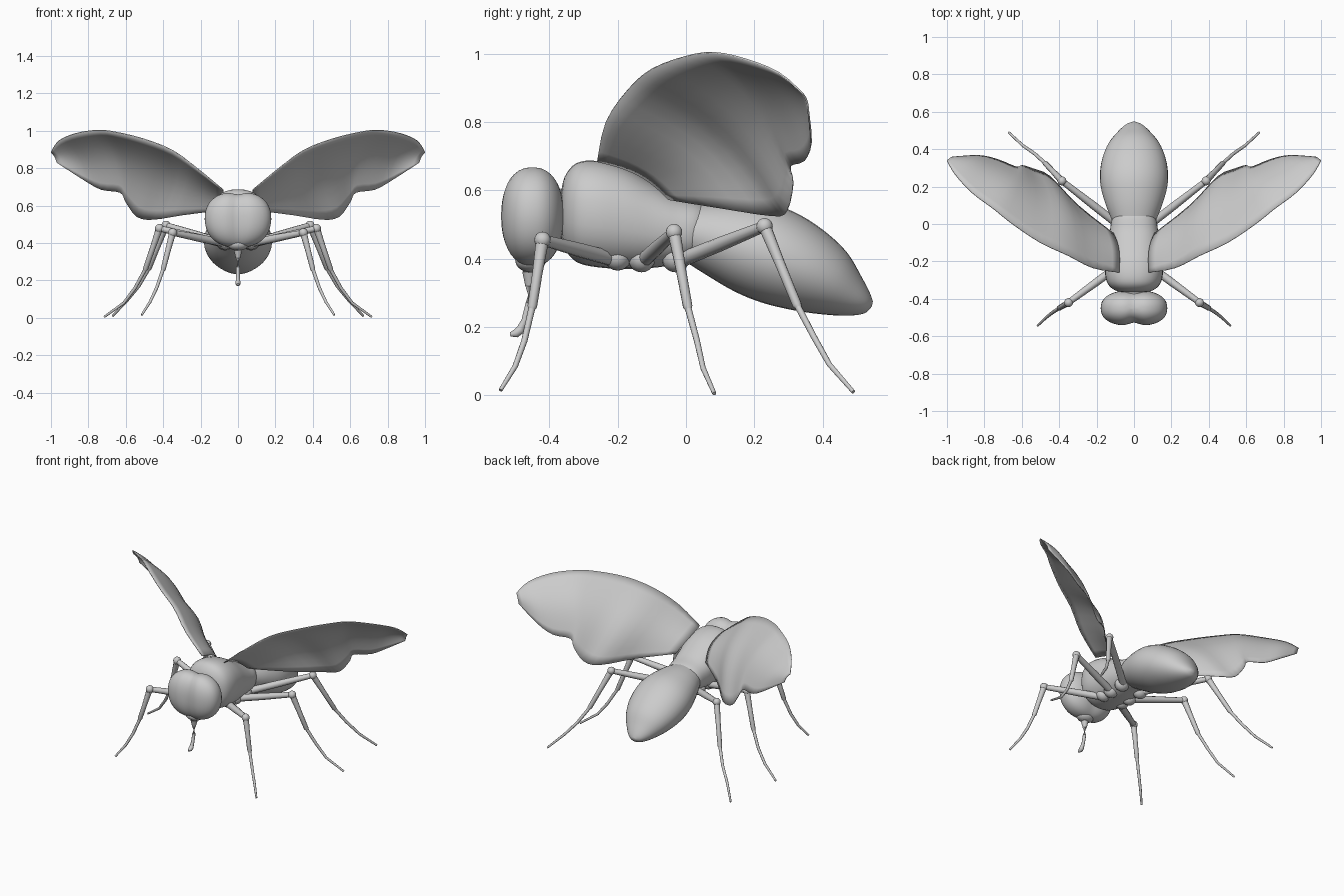
import bpy, bmesh, math
from mathutils import Vector

if "Cube" in bpy.data.objects:
    bpy.data.objects.remove(bpy.data.objects["Cube"])


def finish(name, bm, mirror=False, angle=50):
    bmesh.ops.recalc_face_normals(bm, faces=bm.faces)
    me = bpy.data.meshes.new(name)
    bm.to_mesh(me)
    bm.free()
    ob = bpy.data.objects.new(name, me)
    bpy.context.collection.objects.link(ob)
    if mirror:
        ob.modifiers.new("Mirror", 'MIRROR').use_clip = False
    bpy.ops.object.select_all(action='DESELECT')
    ob.select_set(True)
    bpy.context.view_layer.objects.active = ob
    bpy.ops.object.shade_smooth_by_angle(angle=math.radians(angle))
    return ob


def skin(bm, rings):
    """Join rings of points into a closed tube."""
    vs = [[bm.verts.new(p) for p in ring] for ring in rings]
    n = len(vs[0])
    for a, b in zip(vs, vs[1:]):
        for i in range(n):
            bm.faces.new((a[i], a[(i + 1) % n], b[(i + 1) % n], b[i]))
    bm.faces.new(vs[0])
    bm.faces.new(vs[-1])


def spow(v, e):
    return math.copysign(abs(v) ** e, v)


def smooth_path(rows, steps=4):
    """Catmull-Rom interpolation of equal length tuples."""
    out = []
    for i in range(len(rows) - 1):
        p = [rows[max(0, min(len(rows) - 1, i + k))] for k in (-1, 0, 1, 2)]
        for s in range(steps):
            t = s / steps
            out.append(tuple(0.5 * (2 * b + (c - a) * t + (2 * a - 5 * b + 4 * c - d) * t * t
                                    + (3 * b - a - 3 * c + d) * t ** 3) for a, b, c, d in zip(*p)))
    return out + [rows[-1]]


def body(name, sections, e=1.0, n=32):
    """Loft ellipses given as top y,z / bottom y,z / half width."""
    bm = bmesh.new()
    rings = []
    for yt, zt, yb, zb, rx in smooth_path(sections):
        top, bot = Vector((0, yt, zt)), Vector((0, yb, zb))
        mid, half = (top + bot) / 2, (top - bot) / 2
        rings.append([mid + half * spow(math.sin(a), e) + Vector((rx * spow(math.cos(a), e), 0, 0))
                      for a in (2 * math.pi * k / n for k in range(n))])
    skin(bm, rings)
    return finish(name, bm)


def tube(name, pts, mirror=False, n=10):
    """Round tube through x, y, z, radius points."""
    bm = bmesh.new()
    rings = []
    P = [Vector(p[:3]) for p in pts]
    for i, p in enumerate(P):
        d = (P[min(i + 1, len(P) - 1)] - P[max(i - 1, 0)]).normalized()
        ref = Vector((0.55, -0.8, 0.1)) if abs(d.z) > 0.8 else Vector((0, 0, 1))
        ref = Vector((-0.3, 1, 0.05))if abs(d.dot(ref)) > 0.95 else ref
        u = Vector((d.y, -d.x, 0))
        u = u.normalized() if u.length > 0.05 else ref.cross(d).normalized()
        v = d.cross(u)
        rings.append([p + pts[i][3] * (u * math.cos(a) + v * math.sin(a))
                      for a in (2 * math.pi * k / n for k in range(n))])
    skin(bm, rings)
    return finish(name, bm, mirror)


def ball(name, loc, scale, mirror=False):
    bm = bmesh.new()
    bmesh.ops.create_uvsphere(bm, u_segments=16, v_segments=10, radius=1)
    for v in bm.verts:
        v.co = Vector(loc) + Vector(a * b for a, b in zip(v.co, scale))
    return finish(name, bm, mirror)


# thorax and abdomen
body("thorax", [(-.366, .59, -.366, .48, .05), (-.355, .64, -.355, .43, .10),
                (-.32, .68, -.32, .39, .14), (-.26, .686, -.26, .375, .155),
                (-.18, .665, -.18, .37, .15), (-.1, .622, -.1, .373, .138),
                (-.03, .585, -.03, .382, .128), (.04, .565, .02, .39, .115),
                (.08, .54, .06, .42, .07)], e=0.88)
body("abdomen", [(-.05, .55, -.05, .42, .09), (.05, .565, .0, .39, .12),
                 (.14, .57, .06, .352, .15), (.24, .562, .14, .305, .176),
                 (.32, .535, .22, .272, .182), (.40, .485, .31, .25, .168),
                 (.47, .42, .39, .238, .135), (.515, .345, .47, .233, .085),
                 (.538, .30, .522, .24, .045), (.547, .275, .544, .26, .012)])

# head: rounded block pinched into two eye lobes
bm = bmesh.new()
bmesh.ops.create_uvsphere(bm, u_segments=40, v_segments=24, radius=1)
for v in bm.verts:
    x, y, z = v.co
    pinch = math.exp(-(x / 0.22) ** 2)
    r = (abs(x) ** 2.6 + abs(y) ** 2.3 + abs(z) ** 2.3) ** (-1 / 2.45)
    x, y, z = x * r, y * r, z * r
    v.co = (0.178 * x * (1 - 0.06 * max(0, -z)),
            -0.45 + 0.096 * y * (1 - (0.2 if y < 0 else 0.08) * pinch),
            0.525 + 0.148 * z * (1 - 0.09 * pinch * (z > 0)))
finish("head", bm)
tube("neck", [(0, -.40, .53, .07), (0, -.33, .53, .08)], n=16)

# mouthparts
ball("snout", (0, -.455, .395), (.06, .045, .035))
tube("proboscis", [(0, -.455, .40, .03), (0, -.458, .36, .022), (0, -.459, .32, .012),
                   (0, -.46, .27, .010), (0, -.472, .22, .010), (0, -.484, .195, .012)])
tube("proboscis_tip", [(0, -.474, .212, .006), (0, -.485, .192, .014), (0, -.498, .181, .013),
                       (0, -.515, .178, .006)])

# legs: hip, knee, shin end, foot end
legs = {
    "front_leg": [(.05, -.20, .395), (.35, -.42, .455), (.40, -.45, .26),
                  (.435, -.473, .16), (.47, -.50, .085), (.515, -.543, .015)],
    "middle_leg": [(.05, -.13, .39), (.42, -.035, .478), (.495, .005, .26),
                   (.55, .032, .16), (.61, .05, .08), (.715, .083, .005)],
    "hind_leg": [(.05, -.03, .39), (.385, .23, .495), (.475, .325, .265),
                 (.53, .375, .17), (.595, .42, .09), (.67, .49, .01)],
}
for name, pts in legs.items():
    hip, knee, shin, a, b, foot = [Vector(p) for p in pts]
    tube(name + "_thigh", [(*hip, .022), (*hip.lerp(knee, .5), .021), (*knee, .016)], True)
    ball(name + "_knee", knee, (.024, .024, .024), True)
    tube(name + "_shin", [(*knee, .019), (*knee.lerp(shin, .5), .015), (*shin, .014),
                          (*shin.lerp(a, .12), .008)], True)
    tube(name + "_foot", [(*shin, .010), (*a, .009), (*b, .008), (*foot, .006)], True)
    ball(name + "_hip", hip + Vector((.02, 0, .01)), (.045, .04, .04), True)

# wings: leading and trailing edges bridged with a slight camber
lead = [(.08, -.26, .685), (.22, -.235, .80), (.35, -.17, .895), (.5, -.10, .955), (.65, 0, .992),
        (.75, .08, 1.003), (.87, .17, .985), (.96, .27, .945), (1.0, .34, .885)]
trail = [(.11, -.05, .573), (.3, .10, .548), (.45, .255, .525), (.54, .295, .54), (.60, .313, .62),
         (.63, .305, .67), (.73, .345, .685), (.83, .366, .74), (.97, .358, .83)]
bm = bmesh.new()
cols = 10
camber = Vector((-.54, .61, .58))
grid = []
for L, T in zip(smooth_path(lead, 3), smooth_path(trail, 3)):
    L, T = Vector(L), Vector(T)
    h = 0.11 * (T - L).length
    grid.append([bm.verts.new(L.lerp(T, k / cols) + camber * h * math.sin(math.pi * k / cols))
                 for k in range(cols + 1)])
for r, s in zip(grid, grid[1:]):
    for k in range(cols):
        bm.faces.new((r[k], r[k + 1], s[k + 1], s[k]))
wing = finish("wing", bm, True)
solid = wing.modifiers.new("Thickness", 'SOLIDIFY')
solid.thickness = 0.005
solid.offset = 0
